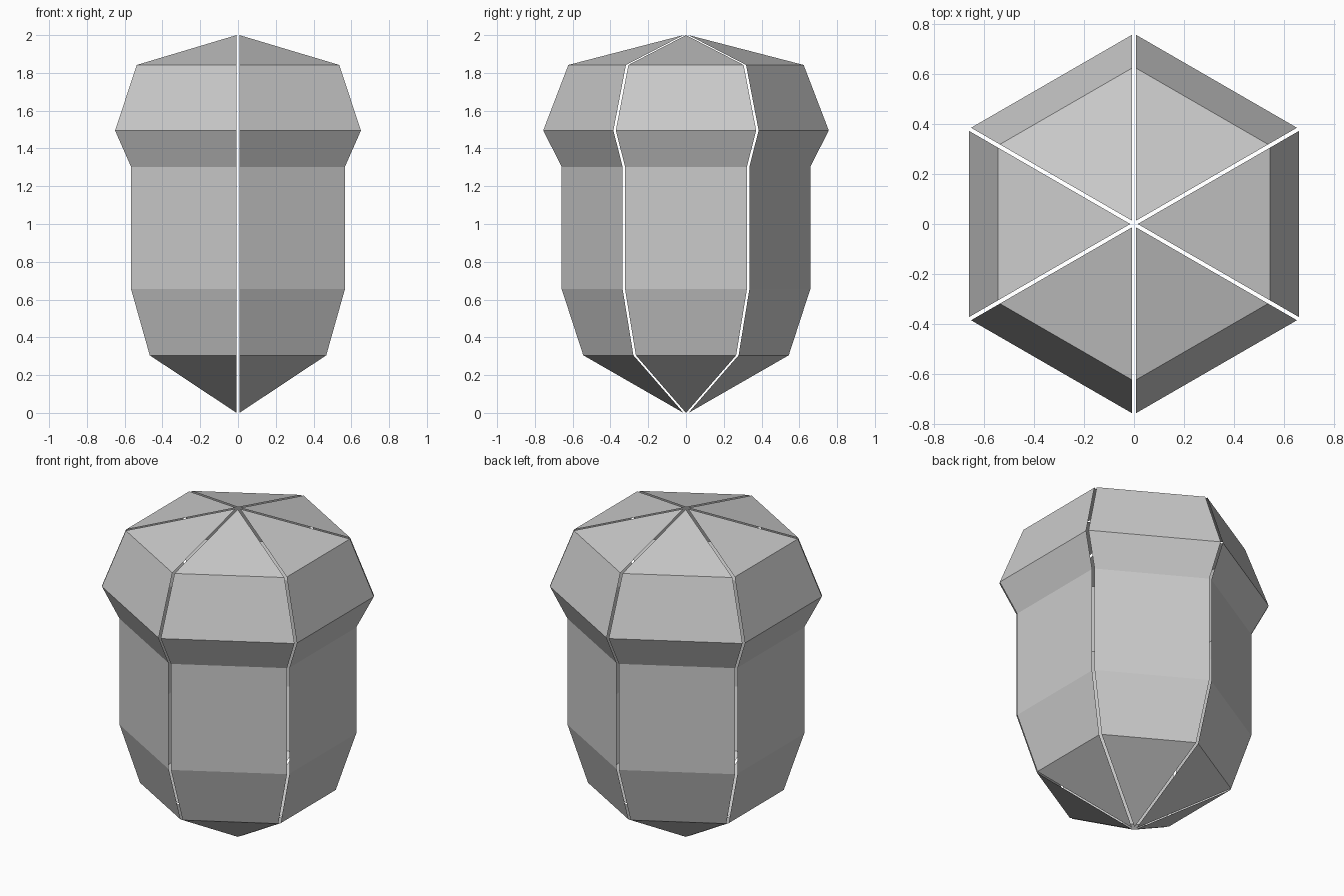
import bpy
import math

if "Cube" in bpy.data.objects:
    bpy.data.objects.remove(bpy.data.objects["Cube"])

# Acorn profile: (corner radius, height), pointed at both ends
PROFILE = [(0, 0), (0.531, 0.305), (0.645, 0.655), (0.645, 1.303),
           (0.743, 1.495), (0.61, 1.842), (0, 2.0)]
SIDES = 6
GAP = 0.015  # each panel is pushed outwards to leave thin seams


def make_panel(index):
    mid = math.tau * index / SIDES
    half = math.pi / SIDES
    ox, oy = GAP * math.cos(mid), GAP * math.sin(mid)
    verts, rows = [], []
    for r, z in PROFILE:
        row = []
        for a in ((mid,) if r == 0 else (mid - half, mid + half)):
            row.append(len(verts))
            verts.append((r * math.cos(a) + ox, r * math.sin(a) + oy, z))
        rows.append(row)
    # quads along the side, triangles at the tips
    faces = [lo + up[::-1] for lo, up in zip(rows, rows[1:])]
    mesh = bpy.data.meshes.new("acorn_panel")
    mesh.from_pydata(verts, [], faces)
    mesh.update()
    obj = bpy.data.objects.new(f"acorn_panel_{index + 1}", mesh)
    bpy.context.collection.objects.link(obj)


# Six separate flat-faced panels around the axis
for i in range(SIDES):
    make_panel(i)
